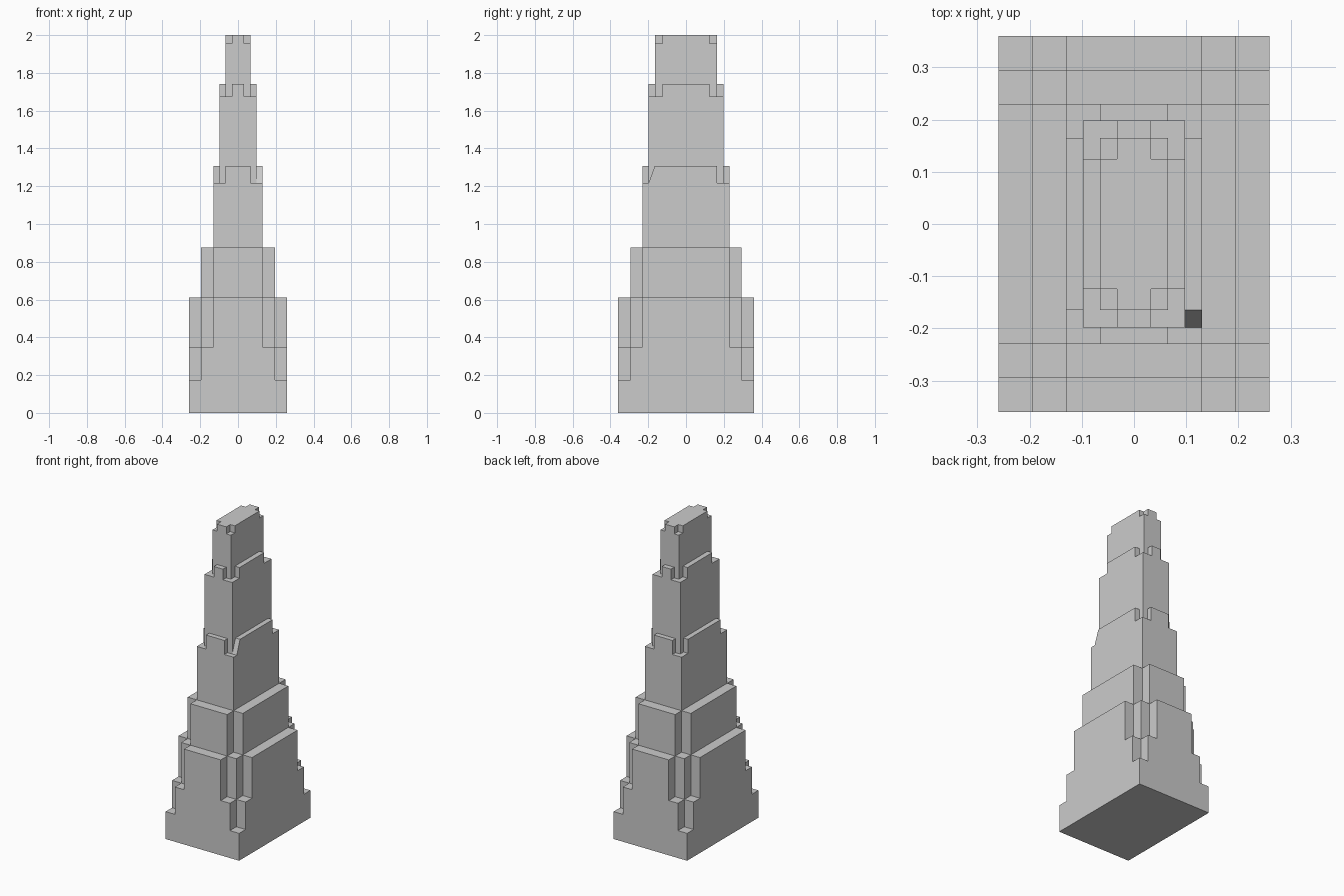
import bpy, bmesh

if "Cube" in bpy.data.objects:
    bpy.data.objects.remove(bpy.data.objects["Cube"])

# Nested blocks: half width x, half depth y, top z (all rise from the ground)
base = [(.26, .36, .175), (.195, .36, .35), (.26, .295, .35),
        (.13, .36, .61), (.26, .23, .61), (.195, .295, .61)]
shoulder = [(.13, .295, .875), (.195, .23, .875)]
lower_shaft = [(.13, .23, 1.217), (.065, .23, 1.307), (.13, .165, 1.307)]
upper_shaft = [(.098, .198, 1.674), (.0325, .198, 1.742), (.098, .125, 1.742)]
crown = [(.065, .165, 1.955), (.0325, .165, 2), (.065, .125, 2)]
blocks = base + shoulder + lower_shaft + upper_shaft + crown


def levels(values, mirror):
    s = set(values)
    return sorted(s | {-v for v in s} if mirror else s | {0})


def outer_shell(name, blocks):
    """One clean skin around the union of the nested blocks."""
    grid = [levels((b[i] for b in blocks), i < 2) for i in range(3)]
    size = [len(g) - 1 for g in grid]

    def filled(c):
        if any(not 0 <= c[i] < size[i] for i in range(3)):
            return False
        x, y, z = ((grid[i][c[i]] + grid[i][c[i] + 1]) / 2 for i in range(3))
        return any(abs(x) < a and abs(y) < b and z < t for a, b, t in blocks)

    bm = bmesh.new()
    verts = {}

    def vert(k):
        if k not in verts:
            verts[k] = bm.verts.new([grid[i][k[i]] for i in range(3)])
        return verts[k]

    cells = [(i, j, k) for i in range(size[0]) for j in range(size[1]) for k in range(size[2])]
    for c in filter(filled, cells):
        for axis in range(3):
            for side in (0, 1):
                n = list(c)
                n[axis] += 2 * side - 1
                if filled(n):
                    continue
                u, v = (axis + 1) % 3, (axis + 2) % 3
                ring = []
                for du, dv in ((0, 0), (1, 0), (1, 1), (0, 1)):
                    k = list(c)
                    k[axis] += side
                    k[u] += du
                    k[v] += dv
                    ring.append(vert(tuple(k)))
                bm.faces.new(ring if side else ring[::-1])
    bmesh.ops.dissolve_limit(bm, angle_limit=.01, verts=bm.verts[:], edges=bm.edges[:])

    me = bpy.data.meshes.new(name)
    bm.to_mesh(me)
    bm.free()
    ob = bpy.data.objects.new(name, me)
    bpy.context.collection.objects.link(ob)
    return ob


tower = outer_shell("stepped_tower", blocks)

# Sloped side of the single irregular notch (right front corner of lower shaft)
bm = bmesh.new()
ring = [bm.verts.new((.098, y, z)) for y, z in ((-.198, 1.217), (-.165, 1.217), (-.165, 1.307))]
face = bm.faces.new(ring)
moved = bmesh.ops.extrude_face_region(bm, geom=[face])["geom"]
bmesh.ops.translate(bm, vec=(.032, 0, 0), verts=[g for g in moved if isinstance(g, bmesh.types.BMVert)])
bmesh.ops.recalc_face_normals(bm, faces=bm.faces[:])
me = bpy.data.meshes.new("notch_slope")
bm.to_mesh(me)
bm.free()
bpy.context.collection.objects.link(bpy.data.objects.new("notch_slope", me))
